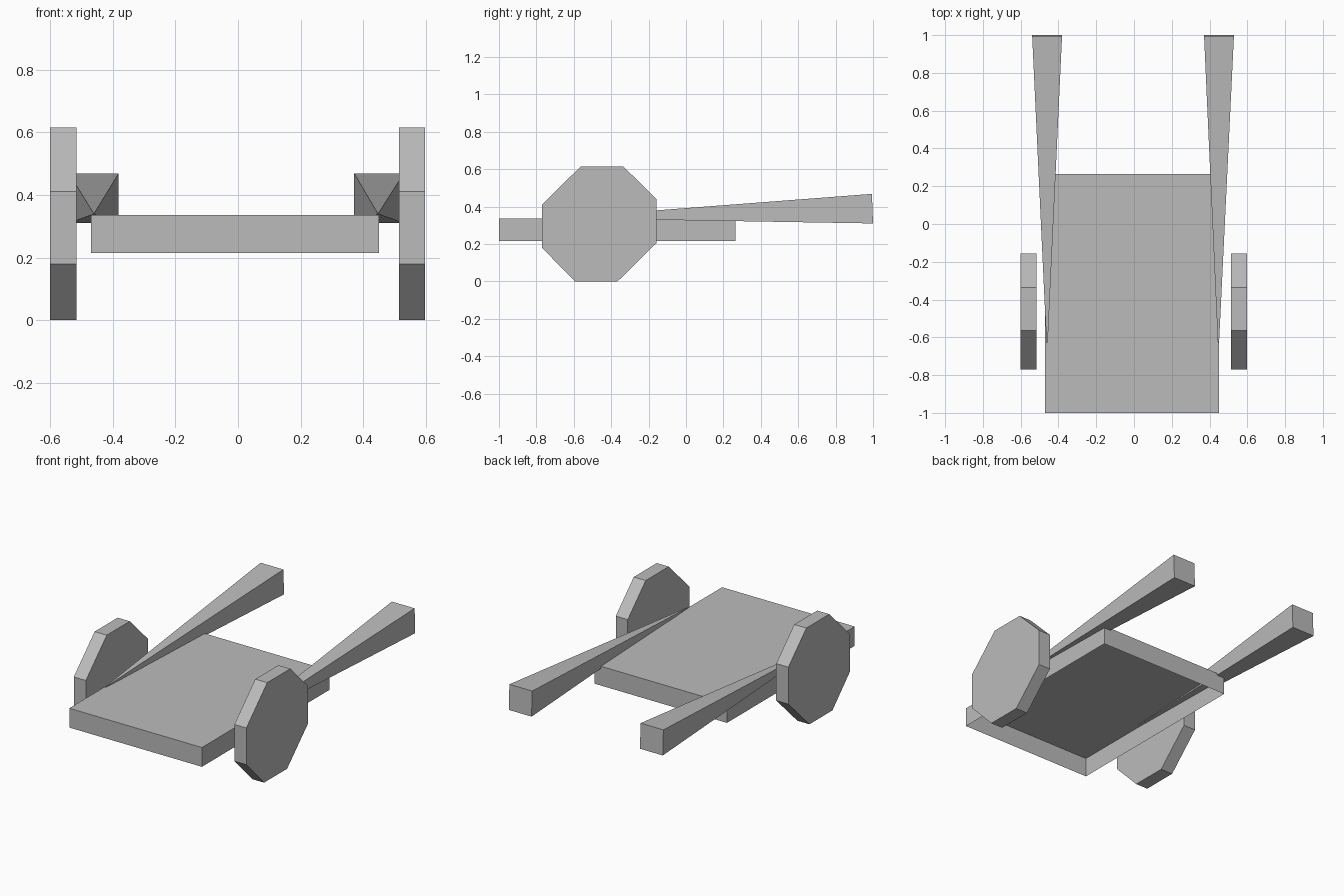
import bpy
import bmesh

if "Cube" in bpy.data.objects:
    bpy.data.objects.remove(bpy.data.objects["Cube"])

grey = bpy.data.materials.new("plain_grey")
grey.use_nodes = True
COLOUR = (0.5, 0.5, 0.5, 1)
grey.diffuse_color = COLOUR
grey.node_tree.nodes["Principled BSDF"].inputs["Base Color"].default_value = COLOUR


def loft(name, ring_a, ring_b, cap_a=True, cap_b=True):
    """Join two matching rings of points with side faces and optional caps."""
    bm = bmesh.new()
    a = [bm.verts.new(p) for p in ring_a]
    b = [bm.verts.new(p) for p in ring_b]
    n = len(a)
    for i in range(n):
        j = (i + 1) % n
        bm.faces.new((a[i], a[j], b[j], b[i]))
    if cap_a:
        bm.faces.new(a[::-1])
    if cap_b:
        bm.faces.new(b)
    bmesh.ops.recalc_face_normals(bm, faces=bm.faces)
    mesh = bpy.data.meshes.new(name)
    bm.to_mesh(mesh)
    bm.free()
    mesh.materials.append(grey)
    obj = bpy.data.objects.new(name, mesh)
    bpy.context.collection.objects.link(obj)
    return obj


# Cart bed: a thin-walled tray, open underneath
plan = [(-0.47, -1.0), (0.45, -1.0), (0.45, 0.265), (-0.47, 0.265)]
loft("cart_bed", [(x, y, 0.215) for x, y in plan],
     [(x, y, 0.336) for x, y in plan], cap_a=False)

# Eight-sided wheels, given as a side outline (y, z)
outline = [(-0.563, 0.615), (-0.335, 0.615), (-0.157, 0.438), (-0.157, 0.206),
           (-0.366, 0), (-0.594, 0), (-0.77, 0.18), (-0.77, 0.41)]
for side, inner, outer in (("left", 0.514, 0.597), ("right", -0.516, -0.6)):
    loft(side + "_wheel", [(inner, y, z) for y, z in outline],
         [(outer, y, z) for y, z in outline])

# Handles: square at the back, tapering to a point on the bed
for side, tip_x, end_x in (("left", 0.447, 0.45), ("right", -0.46, -0.46)):
    tip, half = 0.002, 0.079
    corners = [(-1, -1), (1, -1), (1, 1), (-1, 1)]
    loft(side + "_handle",
         [(tip_x + u * tip, -0.655, 0.34 + v * tip) for u, v in corners],
         [(end_x + u * half, 0.997 - v * 0.003, 0.389 + v * half) for u, v in corners])
